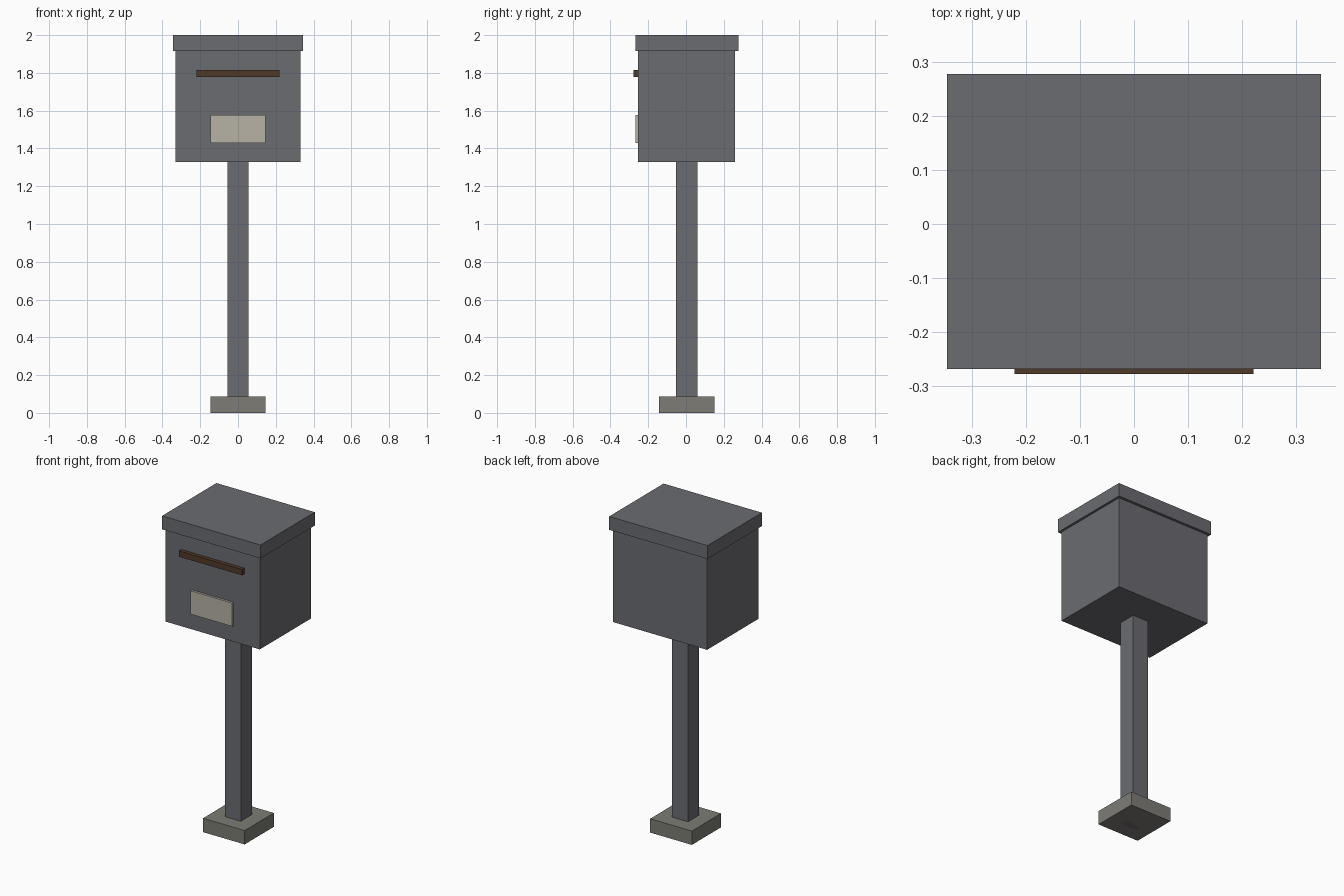
import bpy
import bmesh
from mathutils import Matrix, Vector

if "Cube" in bpy.data.objects:
    bpy.data.objects.remove(bpy.data.objects["Cube"])


def material(name, rgb):
    mat = bpy.data.materials.new(name)
    mat.diffuse_color = (*rgb, 1.0)
    mat.use_nodes = True
    mat.node_tree.nodes["Principled BSDF"].inputs["Base Color"].default_value = mat.diffuse_color
    return mat


def box(name, half_x, y, z, mat):
    """Box centred on x, spanning the given y and z ranges."""
    size = Vector((2 * half_x, y[1] - y[0], z[1] - z[0]))
    centre = Vector((0, (y[0] + y[1]) / 2, (z[0] + z[1]) / 2))
    bm = bmesh.new()
    bmesh.ops.create_cube(bm, size=1.0,
                          matrix=Matrix.Translation(centre) @ Matrix.Diagonal((*size, 1)))
    mesh = bpy.data.meshes.new(name)
    bm.to_mesh(mesh)
    bm.free()
    mesh.materials.append(mat)
    obj = bpy.data.objects.new(name, mesh)
    bpy.context.collection.objects.link(obj)
    return obj


metal = material("grey_metal", (0.147, 0.150, 0.165))
stone = material("concrete", (0.205, 0.202, 0.178))
brown = material("dark_brown", (0.080, 0.042, 0.021))
cream = material("cream", (0.474, 0.445, 0.376))

# Footing and post
box("base", 0.146, (-0.142, 0.150), (0.0, 0.088), stone)
box("post", 0.056, (-0.052, 0.060), (0.0, 1.328), metal)

# Box with overhanging lid
box("body", 0.330, (-0.253, 0.260), (1.328, 1.915), metal)
box("lid", 0.345, (-0.268, 0.277), (1.915, 2.0), metal)

# Front details
box("mail_slot", 0.221, (-0.277, -0.248), (1.778, 1.815), brown)
box("label_plate", 0.146, (-0.267, -0.248), (1.430, 1.578), cream)
